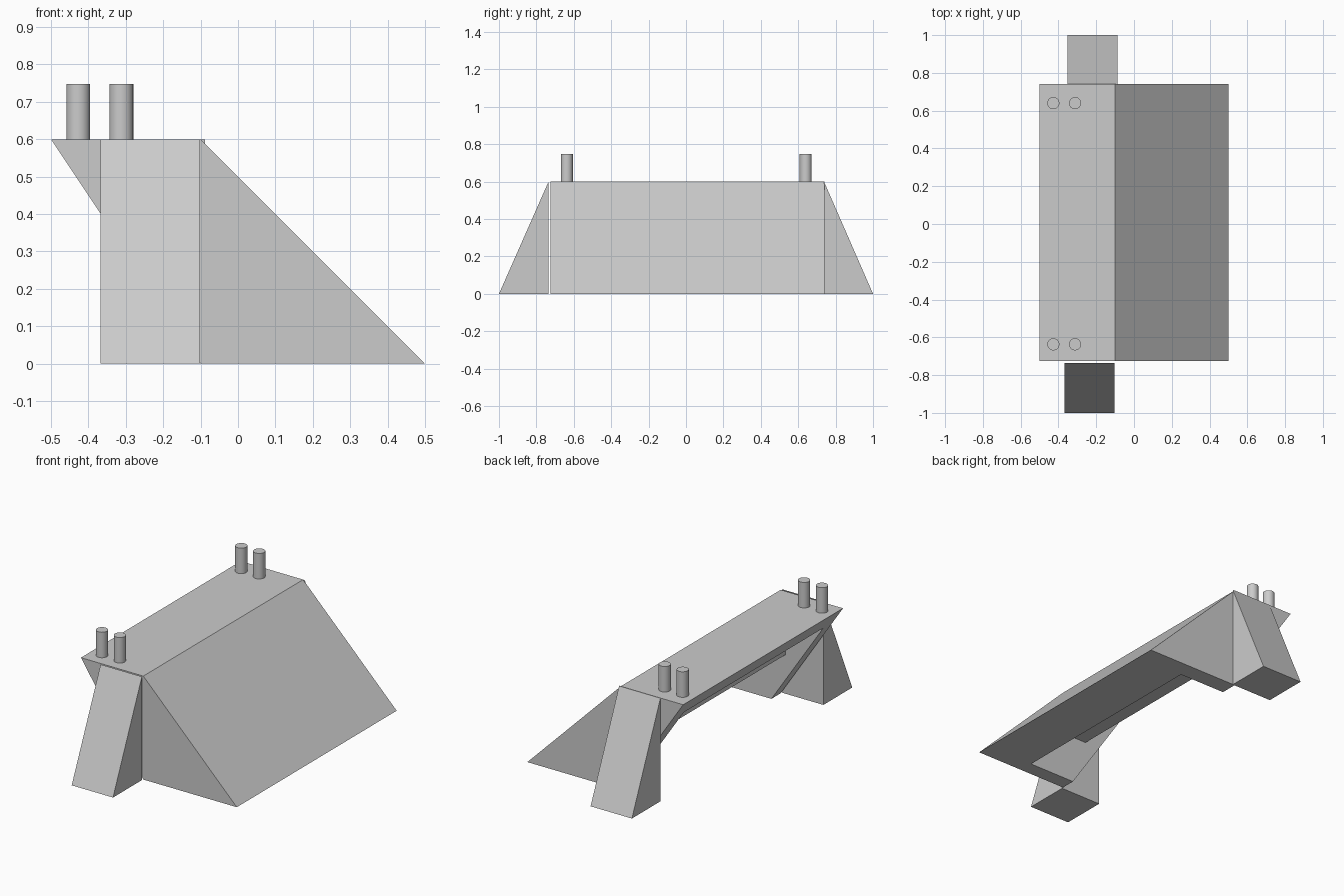
import bpy, bmesh
from mathutils import Vector

cube = bpy.data.objects.get("Cube")
if cube:
    bpy.data.objects.remove(cube, do_unlink=True)

grey = bpy.data.materials.new("plain grey")
grey.use_nodes = True
colour = (0.6, 0.6, 0.6, 1.0)
grey.diffuse_color = colour
grey.node_tree.nodes["Principled BSDF"].inputs["Base Color"].default_value = colour


def prism(name, profile, depth):
    """Extrude a closed 3D profile along the depth vector."""
    bm = bmesh.new()
    face = bm.faces.new([bm.verts.new(p) for p in profile])
    top = bmesh.ops.extrude_face_region(bm, geom=[face])["geom"]
    moved = [g for g in top if isinstance(g, bmesh.types.BMVert)]
    bmesh.ops.translate(bm, verts=moved, vec=Vector(depth))
    bmesh.ops.recalc_face_normals(bm, faces=bm.faces)
    mesh = bpy.data.meshes.new(name)
    bm.to_mesh(mesh)
    bm.free()
    mesh.materials.append(grey)
    obj = bpy.data.objects.new(name, mesh)
    bpy.context.collection.objects.link(obj)
    return obj


# Main body: flat deck, long ramp on one side, overhang on the other
y0, y1 = -0.725, 0.74
outline = [(-0.5, 0.6), (-0.1, 0.6), (0.5, 0), (-0.1, 0)]
body = prism("ramp_body", [(x, y0, z) for x, z in outline], (0, y1 - y0, 0))

# Stepped hollow under the overhang
step = [(0.2, -0.1), (0.2, 0.28), (-0.19, 0.28),
        (-0.19, 0.5), (-0.7, 0.5), (-0.7, -0.1)]
cutter = prism("hollow_cutter", [(x, -0.64, z) for x, z in step], (0, 1.28, 0))
cutter.hide_render = True
cut = body.modifiers.new("hollow", "BOOLEAN")
cut.operation = "DIFFERENCE"
cut.solver = "EXACT"
cut.object = cutter
bpy.context.view_layer.objects.active = body
body.select_set(True)
bpy.ops.object.modifier_apply(modifier=cut.name)
bpy.data.objects.remove(cutter, do_unlink=True)

# Wedge legs at both ends
for name, x, inner, outer in (("front_leg", -0.367, -0.735, -1.0),
                              ("back_leg", -0.353, 0.738, 1.0)):
    prism(name, [(x, outer, 0), (x, inner, 0), (x, inner, 0.6)], (0.265, 0, 0))

# Pairs of round posts on the deck
for end, y in (("front", -0.637), ("back", 0.64)):
    for side, x in (("outer", -0.427), ("inner", -0.312)):
        bpy.ops.mesh.primitive_cylinder_add(vertices=32, radius=0.032, depth=0.15,
                                            location=(x, y, 0.673))
        post = bpy.context.object
        post.name = f"{end}_{side}_post"
        post.data.materials.append(grey)
        bpy.ops.object.shade_smooth_by_angle()
